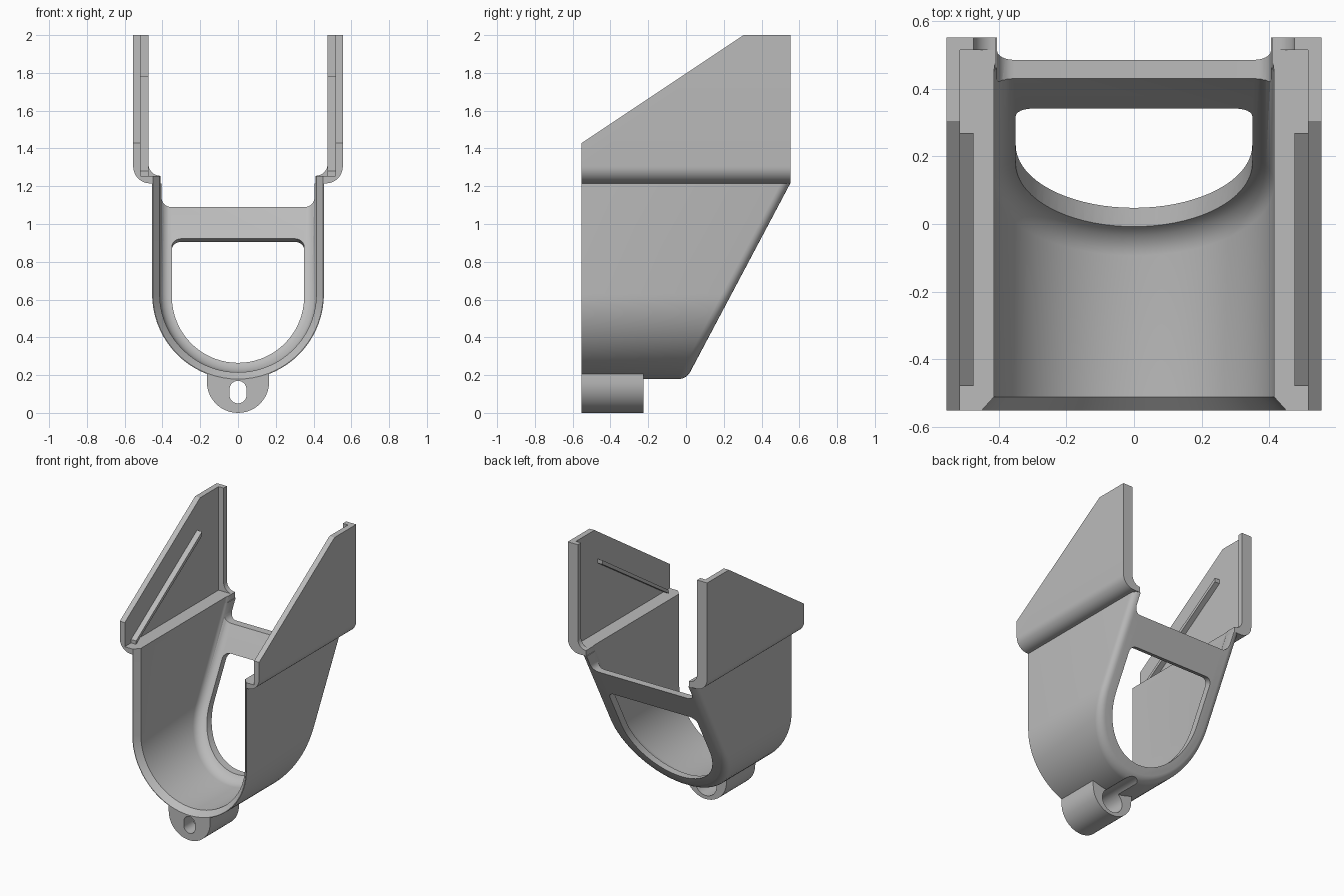
import bpy, bmesh
from math import cos, sin, pi

if "Cube" in bpy.data.objects:
    bpy.data.objects.remove(bpy.data.objects["Cube"], do_unlink=True)

grey = bpy.data.materials.new("plain_grey")
grey.use_nodes = True
grey.diffuse_color = (0.5, 0.5, 0.5, 1)
grey.node_tree.nodes["Principled BSDF"].inputs["Base Color"].default_value = (0.5, 0.5, 0.5, 1)

FRONT, BACK = -0.552, 0.552   # depth limits
R_OUT, R_IN, AXIS = 0.455, 0.415, 0.63
LEDGE = 1.215                 # top of the channel, underside of the flanges
BASE = AXIS - R_OUT


def slant(z, inset=0.0):
    """Depth of the sloping back plane at a height."""
    return (z - BASE) * BACK / (LEDGE - BASE) - inset


def arc(cx, cz, r, a0, a1, n):
    return [(cx + r * cos(a0 + (a1 - a0) * i / n), cz + r * sin(a0 + (a1 - a0) * i / n))
            for i in range(n + 1)]


def u_shape(r, top, cz=AXIS, n=36):
    return [(r, top)] + arc(0, cz, r, 0, -pi, n) + [(-r, top)]


def at(profile, depth):
    """Place an x-z profile at a depth, which may depend on height."""
    return [(x, depth(z) if callable(depth) else depth, z) for x, z in profile]


def loft(name, rings, bevel=0.0):
    """Skin closed rings, cap both ends; optionally round the last rim except its top edge."""
    bm = bmesh.new()
    loops = [[bm.verts.new(p) for p in ring] for ring in rings]
    n = len(loops[0])
    for a, b in zip(loops, loops[1:]):
        for i in range(n):
            j = (i + 1) % n
            bm.faces.new((a[i], a[j], b[j], b[i]))
    bm.faces.new(loops[0])
    bm.faces.new(loops[-1])
    bmesh.ops.recalc_face_normals(bm, faces=bm.faces)
    if bevel:
        last = loops[-1]
        rim = [bm.edges.get((last[i], last[i + 1])) for i in range(n - 1)]
        bmesh.ops.bevel(bm, geom=rim, offset=bevel, offset_type='OFFSET', segments=5,
                        profile=0.5, affect='EDGES', clamp_overlap=False)
        bmesh.ops.recalc_face_normals(bm, faces=bm.faces)
    mesh = bpy.data.meshes.new(name)
    bm.to_mesh(mesh)
    bm.free()
    mesh.materials.append(grey)
    obj = bpy.data.objects.new(name, mesh)
    bpy.context.collection.objects.link(obj)
    return obj


def prism(name, profile, y0, y1):
    return loft(name, [at(profile, y0), at(profile, y1)])


def cut(obj, *cutters):
    bpy.context.view_layer.objects.active = obj
    for c in cutters:
        mod = obj.modifiers.new("cut", 'BOOLEAN')
        mod.operation, mod.solver, mod.object = 'DIFFERENCE', 'EXACT', c
        bpy.ops.object.modifier_apply(modifier=mod.name)


# Cutter for the channel hollow, with flared mouth and filleted sloping back
hollow = loft("hollow_cutter", [
    at(u_shape(R_IN + 0.045, 1.4), FRONT - 0.01),
    at(u_shape(R_IN, 1.4), FRONT + 0.04),
    at(u_shape(R_IN, 1.4), lambda z: slant(z, 0.055))], bevel=0.06)

# Cutter for the open gap above the back panel, with rounded corners
gap_r, gap_x, gap_z = 0.05, 0.405, 1.09
gap = prism("gap_cutter", [(gap_x, 1.5)]
            + arc(gap_x - gap_r, gap_z + gap_r, gap_r, 0, -pi / 2, 6)
            + arc(gap_r - gap_x, gap_z + gap_r, gap_r, -pi / 2, -pi, 6)
            + [(-gap_x, 1.5)], 0.25, 0.8)


# Cutter for the back window, its top surface square to the panel
def window_shape(top, r=0.05, w=0.35):
    return (arc(0, 0.615, w, 0, -pi, 36) + arc(r - w, top - r, r, pi, pi / 2, 6)
            + arc(w - r, top - r, r, pi / 2, 0, 6))


window = loft("window_cutter", [at(window_shape(1.08), -0.1), at(window_shape(0.83), 0.6)])

# Cutters for the screw slot and the wider driver groove behind it
slot = prism("slot_cutter", arc(0, 0.125, 0.045, 0, pi, 12) + arc(0, 0.095, 0.045, pi, 2 * pi, 12),
             -0.8, 0.0)
groove = prism("groove_cutter", arc(0, 0.11, 0.085, 0, 2 * pi * 31 / 32, 31), -0.44, 0.3)

# Channel with sloping back panel
channel = loft("channel", [at(u_shape(R_OUT, LEDGE), FRONT), at(u_shape(R_OUT, LEDGE), slant)],
               bevel=0.045)
cut(channel, hollow, gap, window, groove)

# Screw tab under the front
tab = prism("screw_tab", [(0.165, 0.208)] + arc(0, 0.165, 0.165, 0, -pi, 24) + [(-0.165, 0.208)],
            FRONT, -0.225)
cut(tab, hollow, slot, groove)
parts = [channel, tab]

# Cutter for the sloping top of the side walls
slope = loft("slope_cutter", [[(x, -0.85, 1.23), (x, 0.605, 2.2), (x, -0.85, 2.2)]
                              for x in (-1, 1)])

for side, s in (("left", 1), ("right", -1)):
    def flip(points):
        return [(s * x, z) for x, z in points]

    # Stepped flange: ledge, rounded outer corner and tall side wall
    flange = prism(side + "_flange", flip(
        [(0.41, 1.255), (0.41, LEDGE)] + arc(0.465, LEDGE + 0.09, 0.09, -pi / 2, 0, 10)
        + [(0.555, 2), (0.515, 2), (0.515, 1.255)]), FRONT, BACK)
    cut(flange, hollow, slope)

    # Stop lip at the rear of the wall
    lip = prism(side + "_stop_lip", flip(
        [(0.515, 2), (0.475, 2)] + arc(0.41, 1.32, 0.065, 0, -pi / 2, 8) + [(0.515, 1.255)]),
        0.515, BACK)

    # Sloping guide rib on the inner face
    rib = loft(side + "_guide_rib", [[(s * x, -0.48, 1.255), (s * x, -0.48, 1.28),
                                      (s * x, 0.27, 1.78), (s * x, 0.27, 1.75)]
                                     for x in (0.475, 0.517)])
    parts += [flange, lip, rib]

for cutter in (hollow, gap, window, slot, groove, slope):
    bpy.data.objects.remove(cutter, do_unlink=True)

bpy.ops.object.select_all(action='DESELECT')
for p in parts:
    p.select_set(True)
bpy.context.view_layer.objects.active = channel
bpy.ops.object.shade_smooth_by_angle(angle=pi / 6)
